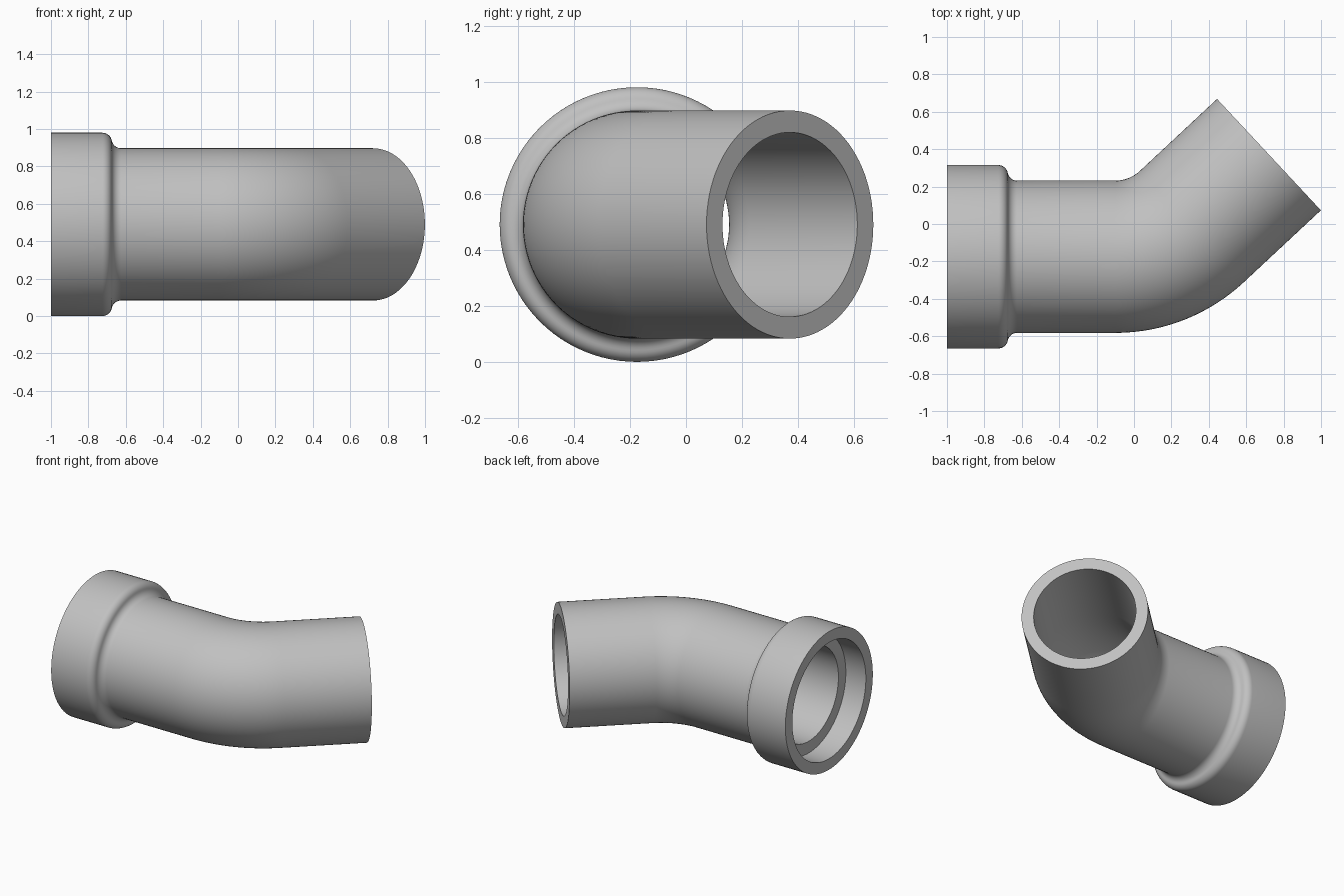
import bpy
import bmesh
from math import sin, cos, pi, radians
from mathutils import Vector

cube = bpy.data.objects.get("Cube")
if cube:
    bpy.data.objects.remove(cube, do_unlink=True)

# Main dimensions
SEGMENTS = 96
AXIS_Y, AXIS_Z = -0.175, 0.49
PIPE_R, BORE_R = 0.407, 0.329
SOCKET_R, SOCKET_BORE_R = 0.49, 0.412
SOCKET_START, SOCKET_STOP = -1.0, -0.843
BEND_START, BEND_R, BEND_ANGLE = -0.1, 0.6, radians(43)
BEND_END = BEND_START + BEND_R * BEND_ANGLE
PIPE_END = BEND_END + 0.564


def axis_point(s):
    """Centre and heading of the pipe at distance s along its axis."""
    a = min(max((s - BEND_START) / BEND_R, 0), BEND_ANGLE)
    centre = Vector((BEND_START + BEND_R * sin(a),
                     AXIS_Y + BEND_R * (1 - cos(a)), AXIS_Z))
    rest = min(s - BEND_START, 0) + max(s - BEND_END, 0)
    return centre + rest * Vector((cos(a), sin(a), 0)), a


# Rounded shoulder: a convex arc running into a concave fillet
def shoulder(start, width, steps=8):
    drop = SOCKET_R - PIPE_R
    r = (width ** 2 + drop ** 2) / (4 * drop)
    turn = 2 * math_atan(drop / width)
    arc = [turn * i / steps for i in range(steps + 1)]
    convex = [(start + r * sin(t), SOCKET_R - r * (1 - cos(t))) for t in arc]
    concave = [(start + width - r * sin(t), PIPE_R + r * (1 - cos(t)))
               for t in reversed(arc[:-1])]
    return convex + concave


def math_atan(v):
    return Vector((1, 0)).angle(Vector((1, v)))


# Closed wall section: outside, cut end, bore, socket step, socket mouth
bend = [BEND_START + (BEND_END - BEND_START) * i / 24 for i in range(25)]
section = [(SOCKET_START, SOCKET_R)] + shoulder(-0.725, 0.1)
section += [(s, PIPE_R) for s in bend + [PIPE_END]]
section += [(s, BORE_R) for s in [PIPE_END] + bend[::-1] + [SOCKET_STOP]]
section += [(SOCKET_STOP, SOCKET_BORE_R), (SOCKET_START, SOCKET_BORE_R)]

# Sweep the section around the bent axis
bm = bmesh.new()
rings = []
for s, r in section:
    centre, a = axis_point(s)
    side = Vector((-sin(a), cos(a), 0))
    ring = []
    for i in range(SEGMENTS):
        t = 2 * pi * i / SEGMENTS
        ring.append(bm.verts.new(centre + r * (cos(t) * side + sin(t) * Vector((0, 0, 1)))))
    rings.append(ring)
for k, ring in enumerate(rings):
    nxt = rings[(k + 1) % len(rings)]
    for i in range(SEGMENTS):
        j = (i + 1) % SEGMENTS
        bm.faces.new((ring[i], ring[j], nxt[j], nxt[i]))
bmesh.ops.recalc_face_normals(bm, faces=bm.faces)
mesh = bpy.data.meshes.new("pipe_elbow")
bm.to_mesh(mesh)
bm.free()

# Plain grey finish
grey = bpy.data.materials.new("grey")
grey.use_nodes = True
colour = (0.53, 0.53, 0.53, 1)
grey.diffuse_color = colour
grey.node_tree.nodes["Principled BSDF"].inputs["Base Color"].default_value = colour
mesh.materials.append(grey)

elbow = bpy.data.objects.new("pipe_elbow", mesh)
bpy.context.collection.objects.link(elbow)
bpy.ops.object.select_all(action="DESELECT")
elbow.select_set(True)
bpy.context.view_layer.objects.active = elbow
bpy.ops.object.shade_smooth_by_angle(angle=radians(30))
